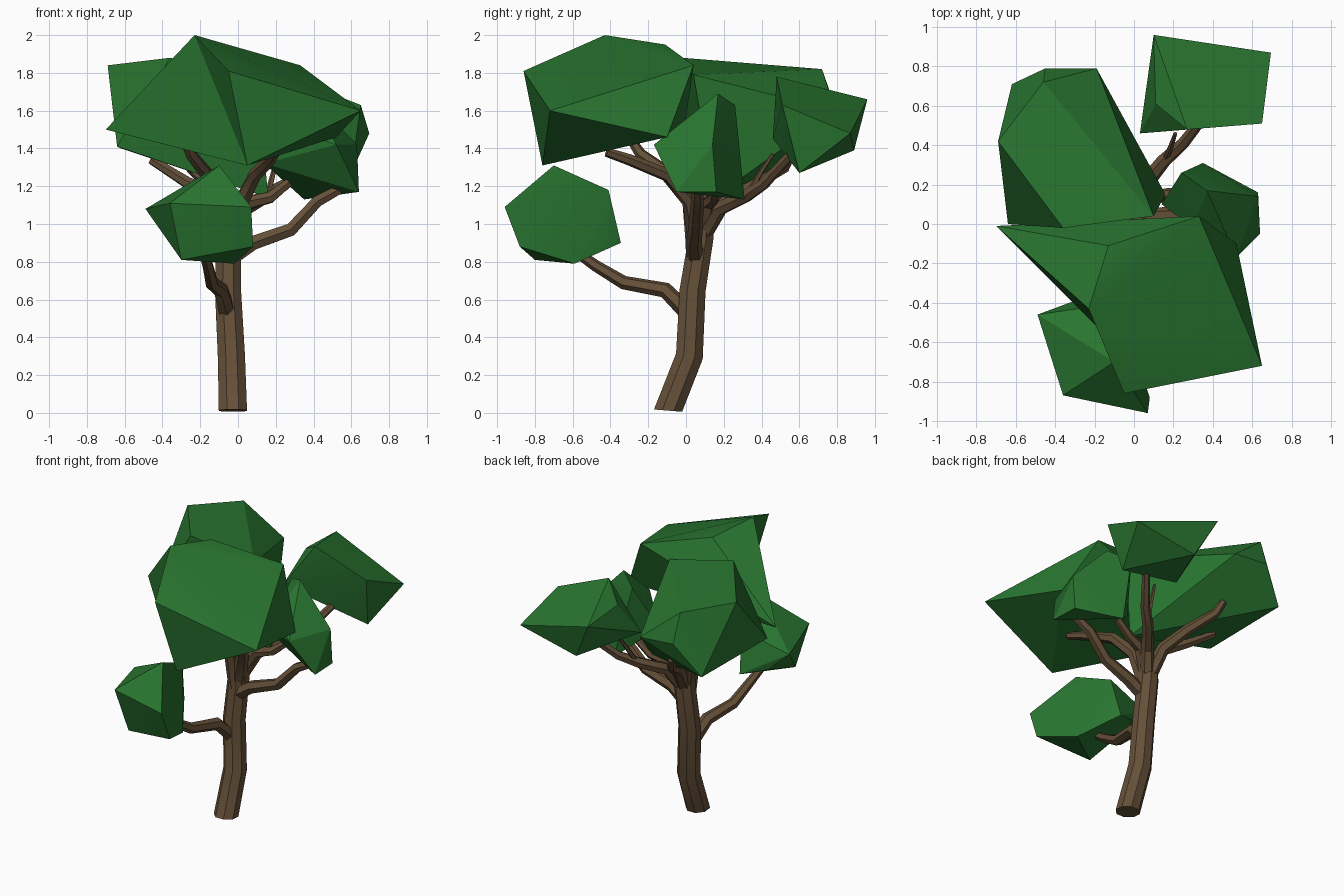
import bpy, bmesh, math
from mathutils import Vector

if "Cube" in bpy.data.objects:
    bpy.data.objects.remove(bpy.data.objects["Cube"])


def material(name, rgb):
    m = bpy.data.materials.new(name)
    m.diffuse_color = (*rgb, 1)
    m.use_nodes = True
    m.node_tree.nodes["Principled BSDF"].inputs["Base Color"].default_value = m.diffuse_color
    return m


BARK = material("bark", (0.13, 0.08, 0.04))
LEAF = material("leaf", (0.022, 0.18, 0.03))


def finish(name, bm, mat, angle):
    bmesh.ops.recalc_face_normals(bm, faces=bm.faces)
    mesh = bpy.data.meshes.new(name)
    bm.to_mesh(mesh)
    bm.free()
    mesh.materials.append(mat)
    ob = bpy.data.objects.new(name, mesh)
    bpy.context.collection.objects.link(ob)
    bpy.ops.object.select_all(action='DESELECT')
    ob.select_set(True)
    bpy.context.view_layer.objects.active = ob
    bpy.ops.object.shade_smooth_by_angle(angle=math.radians(angle))
    return ob


def limb(name, path, r0, r1, sides=6, flat_base=False):
    """Tapered tube following a path."""
    pts = [Vector(p) for p in path]
    n = len(pts)
    bm = bmesh.new()
    rings = []
    for i, p in enumerate(pts):
        t = pts[min(i + 1, n - 1)] - pts[max(i - 1, 0)]
        if flat_base and i == 0:
            t = Vector((0, 0.08, 1))
        q = Vector((0, 0, 1)).rotation_difference(t)
        r = r0 + (r1 - r0) * i / (n - 1)
        ring = []
        for k in range(sides):
            a = math.tau * (k + 0.5) / sides
            off = Vector((math.cos(a), math.sin(a), 0)) * r
            ring.append(bm.verts.new(p + q @ off))
        rings.append(ring)
    for a, b in zip(rings, rings[1:]):
        for k in range(sides):
            j = (k + 1) % sides
            bm.faces.new((a[k], a[j], b[j], b[k]))
    bm.faces.new(rings[0])
    bm.faces.new(rings[-1])
    return finish(name, bm, BARK, 30)


def clump(name, corners, turn=None):
    """Faceted leaf mass: hull of its corners; turn = edge to rotate into a crease."""
    bm = bmesh.new()
    vs = [bm.verts.new(c) for c in corners]
    bmesh.ops.convex_hull(bm, input=bm.verts)
    if turn:
        edge = bm.edges.get((vs[turn[0]], vs[turn[1]]))
        if edge and len(edge.link_faces) == 2:
            bmesh.utils.edge_rotate(edge, False)
    loose = [v for v in bm.verts if not v.link_faces]
    bmesh.ops.delete(bm, geom=loose, context='VERTS')
    return finish(name, bm, LEAF, 20)


# Trunk
limb("trunk", [(-.027, -.095, .012), (-.035, .018, .3), (-.053, .035, .65),
               (-.05, .08, .93), (-.04, .075, 1.04)], .081, .068, 8, True)

# Branches: lower pair, then the fan under the crown
branches = {
    "low_front_branch": [(-.05, .03, .51), (-.09, -.11, .65), (-.14, -.33, .69),
                         (-.16, -.48, .78), (-.19, -.62, .88)],
    "low_right_branch": [(-.04, .05, .82), (.08, .04, .9), (.28, .05, .97),
                         (.42, .06, 1.12), (.53, .06, 1.18), (.58, .06, 1.26)],
    "back_right_branch": [(-.04, .08, .93), (.03, .17, 1.08), (.15, .32, 1.15),
                          (.25, .41, 1.21), (.36, .55, 1.36)],
    "front_right_branch": [(-.04, .06, .9), (.02, .02, 1.12), (.09, -.1, 1.26),
                           (.17, -.3, 1.34), (.2, -.42, 1.38)],
    "front_left_branch": [(-.05, .05, .85), (-.08, .02, 1.14), (-.17, -.1, 1.27),
                          (-.25, -.24, 1.37), (-.28, -.28, 1.43)],
    "left_branch": [(-.05, .07, .93), (-.13, .13, 1.15), (-.27, .2, 1.22),
                    (-.46, .25, 1.34)],
    "back_left_branch": [(-.05, .08, .93), (-.08, .2, 1.12), (-.15, .36, 1.21),
                         (-.25, .52, 1.3), (-.28, .56, 1.38)],
    "right_branch": [(-.04, .08, .97), (.05, .12, 1.11), (.17, .15, 1.14),
                     (.27, .16, 1.22)],
}
for name, path in branches.items():
    limb(name, path, .048, .025)
# Small side twig
limb("back_right_twig", [(.16, .33, 1.16), (.19, .4, 1.28), (.21, .46, 1.37)], .018, .01, 5)

# Leaf masses
clump("front_crown", [
    (-.23, -.43, 2.0), (-.13, -.11, 1.95), (.33, .04, 1.84), (-.05, -.86, 1.81),
    (.65, -.72, 1.6), (.05, -.76, 1.31), (-.7, -.01, 1.5), (.52, -.1, 1.46)], (3, 6))
clump("back_left_crown", [
    (-.69, .42, 1.84), (-.36, -.02, 1.88), (-.46, .72, 1.82), (-.45, .79, 1.62),
    (-.19, .79, 1.6), (.1, .04, 1.79), (-.62, .71, 1.4), (-.64, 0, 1.41),
    (.16, .15, 1.14)])
clump("back_right_crown", [
    (.27, .48, 1.78), (.1, .96, 1.66), (.65, .51, 1.63), (.695, .87, 1.48),
    (.6, .6, 1.27), (.03, .46, 1.45), (.11, .61, 1.68), (.24, .89, 1.39)])
clump("right_crown", [
    (.37, .17, 1.69), (.24, .26, 1.63), (.35, .31, 1.13), (.63, .16, 1.17),
    (.64, -.05, 1.17), (.52, -.17, 1.42), (.63, .14, 1.42), (.14, .1, 1.32),
    (.3, -.02, 1.5)])
clump("low_front_crown", [
    (-.1, -.7, 1.31), (.07, -.96, 1.09), (.08, -.88, .88), (-.36, -.87, 1.11),
    (-.49, -.46, 1.08), (-.3, -.8, .81), (-.02, -.59, .79), (-.15, -.41, 1.18),
    (-.18, -.345, .9), (-.35, -.42, .95)])
